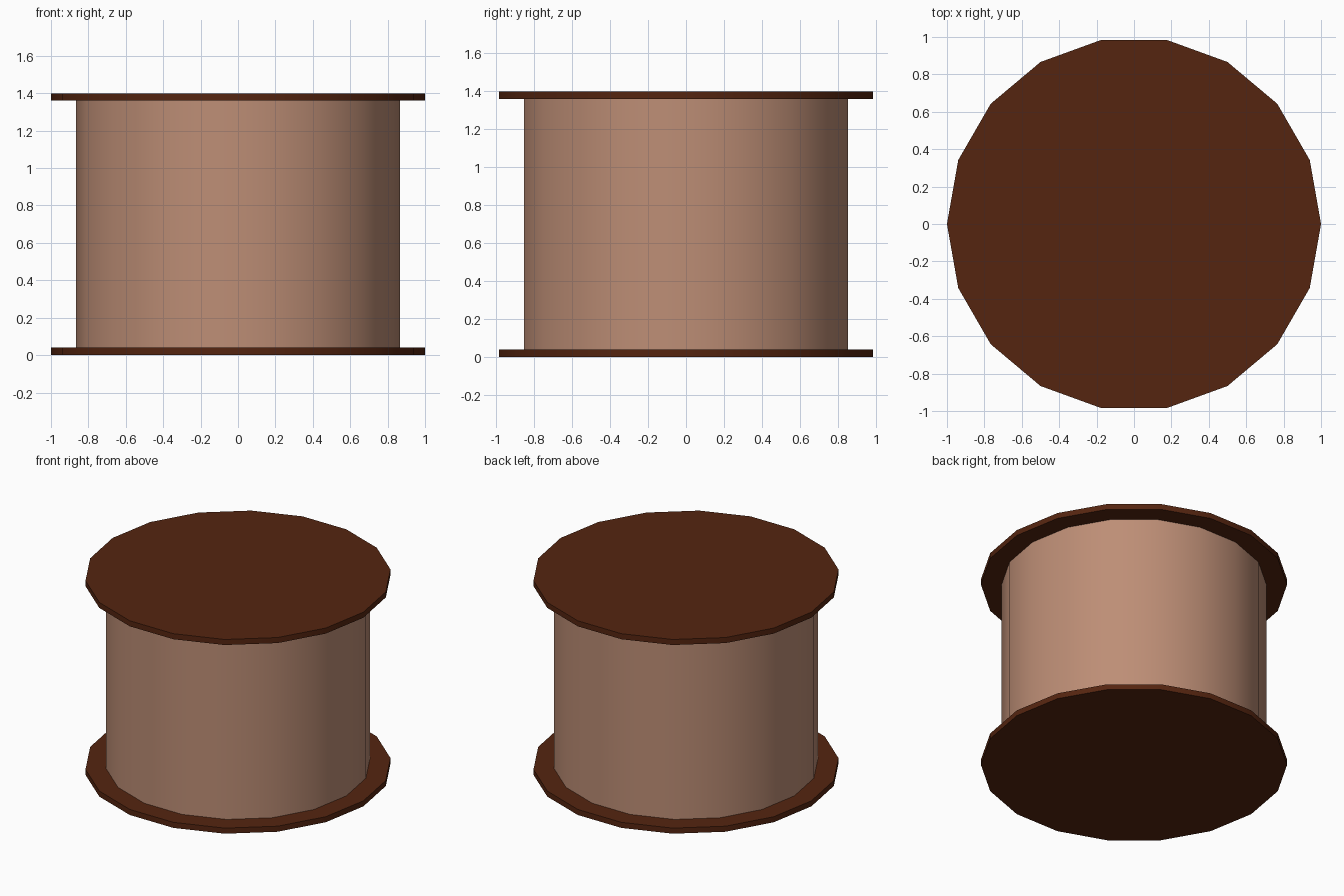
import bpy
import math

if "Cube" in bpy.data.objects:
    bpy.data.objects.remove(bpy.data.objects["Cube"])

SIDES = 18


def material(name, rgb):
    mat = bpy.data.materials.new(name)
    mat.diffuse_color = (*rgb, 1.0)
    mat.use_nodes = True
    mat.node_tree.nodes["Principled BSDF"].inputs["Base Color"].default_value = mat.diffuse_color
    return mat


def drum(name, radius, z0, z1, mat):
    # First corner is turned onto the x axis
    bpy.ops.mesh.primitive_cylinder_add(
        vertices=SIDES, radius=radius, depth=z1 - z0,
        location=(0, 0, (z0 + z1) / 2), rotation=(0, 0, math.pi / 2))
    obj = bpy.context.object
    obj.name = name
    bpy.ops.object.transform_apply(location=False, rotation=True, scale=False)
    obj.data.materials.append(mat)
    bpy.ops.object.shade_smooth_by_angle(angle=math.radians(30))
    return obj


dark_wood = material("dark_wood", (0.09, 0.018, 0.005))
tan = material("tan", (0.51, 0.27, 0.18))

# Wide end plates with the narrower body between them
drum("bottom_plate", 1.0, 0.0, 0.04, dark_wood)
drum("body", 0.865, 0.04, 1.36, tan)
drum("top_plate", 1.0, 1.36, 1.40, dark_wood)
